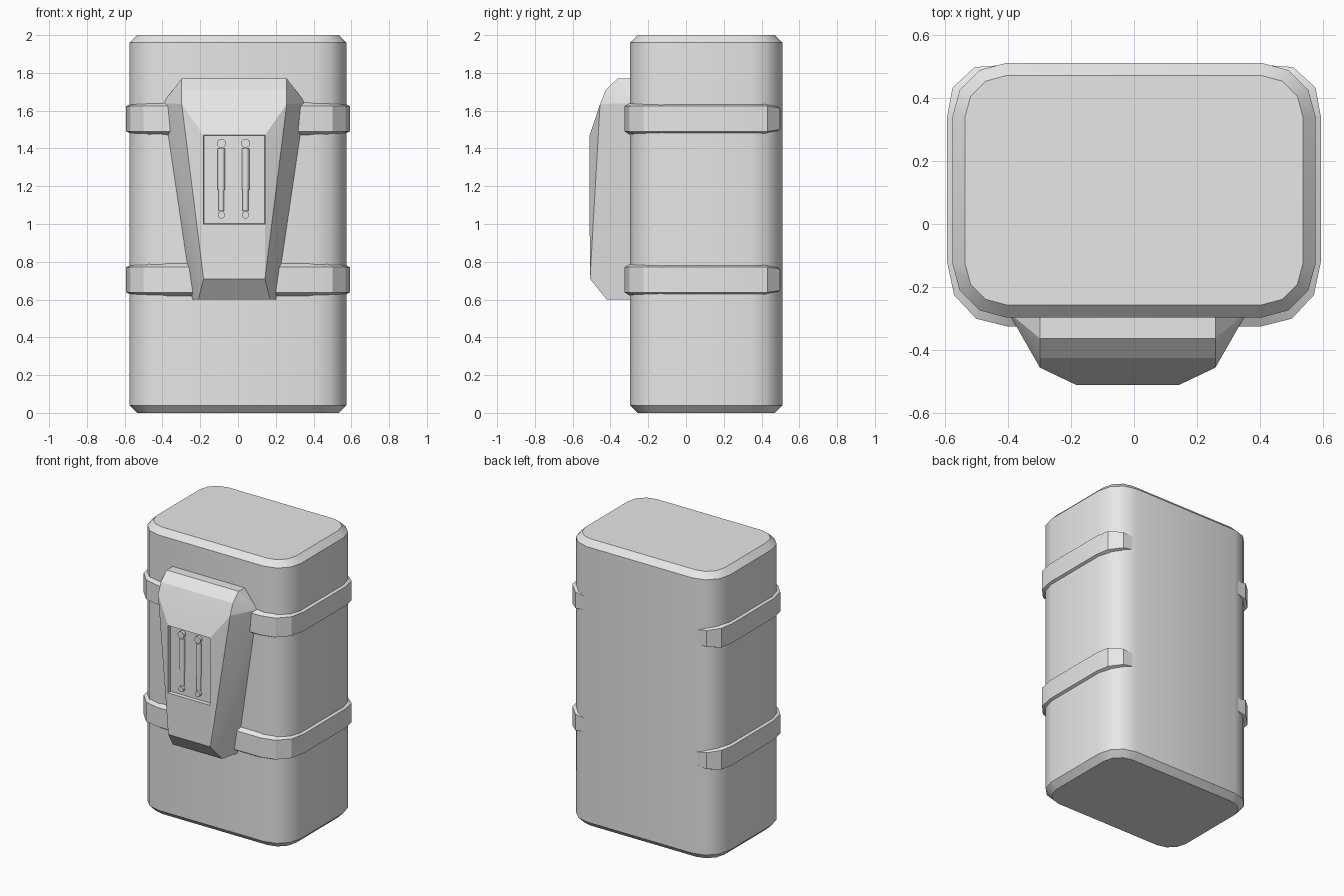
import bpy, bmesh, math
from mathutils import Vector

cube = bpy.data.objects.get("Cube")
if cube:
    bpy.data.objects.remove(cube, do_unlink=True)

GREY = (0.8, 0.8, 0.8, 1)
grey = bpy.data.materials.new("light grey")
grey.use_nodes = True
grey.diffuse_color = GREY
grey.node_tree.nodes["Principled BSDF"].inputs["Base Color"].default_value = GREY


def finish(bm, name, angle):
    bmesh.ops.recalc_face_normals(bm, faces=bm.faces)
    mesh = bpy.data.meshes.new(name)
    bm.to_mesh(mesh)
    bm.free()
    mesh.materials.append(grey)
    obj = bpy.data.objects.new(name, mesh)
    bpy.context.collection.objects.link(obj)
    bpy.ops.object.select_all(action='DESELECT')
    obj.select_set(True)
    bpy.context.view_layer.objects.active = obj
    bpy.ops.object.shade_smooth_by_angle(angle=math.radians(angle))
    return obj


def loft(rings):
    """Skin closed rings of equal length and cap both ends."""
    bm = bmesh.new()
    rows = [[bm.verts.new(p) for p in ring] for ring in rings]
    for a, b in zip(rows, rows[1:]):
        for i in range(len(a)):
            j = (i + 1) % len(a)
            bm.faces.new((a[i], a[j], b[j], b[i]))
    bm.faces.new(rows[0])
    bm.faces.new(rows[-1])
    return bm


# Main body: rounded box with chamfered rims
HX, HY, CY, R = 0.575, 0.403, 0.107, 0.17


def rounded_ring(inset, z):
    ring = []
    for k, (sx, sy) in enumerate([(1, 1), (-1, 1), (-1, -1), (1, -1)]):
        for step in range(4):
            a = math.radians(90 * k + 30 * step)
            ring.append((sx * (HX - R) + (R - inset) * math.cos(a),
                         CY + sy * (HY - R) + (R - inset) * math.sin(a), z))
    return ring


finish(loft([rounded_ring(0.04, 0), rounded_ring(0, 0.04),
             rounded_ring(0, 1.96), rounded_ring(0.04, 2)]), "body", 35)

# Straps: wrap the front and sides, sinking into the back corners
half_path = [(0.39, 0.505, 0.6), (0.505, 0.497, 0.85), (0.575, 0.432, 1),
             (0.592, 0.34, 1), (0.592, -0.12, 1), (0.57, -0.225, 1),
             (0.50, -0.30, 1), (0.40, -0.325, 1)]
path = half_path + [(-x, y, s) for x, y, s in reversed(half_path)]
for name, zc in (("lower_strap", 0.705), ("upper_strap", 1.557)):
    rings = []
    for x, y, s in path:
        ix, iy = x * 0.92, CY + (y - CY) * 0.92
        rings.append([(ix, iy, zc - 0.089 * s), (x, y, zc - 0.067 * s),
                      (x, y, zc + 0.067 * s), (ix, iy, zc + 0.089 * s)])
    finish(loft(rings), name, 25)

# Front housing: faceted wedge, mirrored about its own centre line
XC = -0.02
corners = [(0.278, -0.28, 1.77), (0.278, -0.362, 1.77), (0.278, -0.425, 1.71),
           (0.278, -0.455, 1.635), (0.378, -0.28, 1.64), (0.1625, -0.51, 1.47),
           (0.1625, -0.51, 1.0), (0.1625, -0.508, 0.71), (0.19, -0.42, 0.60),
           (0.225, -0.28, 0.60)]
bm = bmesh.new()
for x, y, z in corners:
    for side in (-1, 1):
        bm.verts.new((XC + side * x, y, z))
bmesh.ops.convex_hull(bm, input=bm.verts[:])
bmesh.ops.recalc_face_normals(bm, faces=bm.faces)
panel = [f for f in bm.faces
         if all(v.co.y < -0.509 and v.co.z > 0.99 for v in f.verts)]
# Sunken gauge panel
bmesh.ops.inset_region(bm, faces=panel, thickness=0.003, depth=0)
for v in {v for f in panel for v in f.verts}:
    v.co.y += 0.025
finish(bm, "front_housing", 15)


# Gauges: two bars with a knob at each end
def rod(name, start, end, radius, sides):
    bm = bmesh.new()
    axis = Vector(end) - Vector(start)
    bmesh.ops.create_cone(bm, cap_ends=True, segments=sides,
                          radius1=radius, radius2=radius, depth=axis.length)
    turn = Vector((0, 0, 1)).rotation_difference(axis).to_matrix()
    bmesh.ops.rotate(bm, matrix=turn, verts=bm.verts)
    bmesh.ops.translate(bm, vec=(Vector(start) + Vector(end)) / 2, verts=bm.verts)
    finish(bm, name, 50)


for side, x in (("right", -0.088), ("left", 0.04)):
    rod(side + "_gauge_upper", (x, -0.487, 1.18), (x, -0.487, 1.40), 0.02, 12)
    rod(side + "_gauge_lower", (x, -0.487, 1.07), (x, -0.487, 1.18), 0.015, 12)
    rod(side + "_top_knob", (x, -0.48, 1.427), (x, -0.505, 1.427), 0.024, 16)
    rod(side + "_bottom_knob", (x, -0.48, 1.048), (x, -0.505, 1.048), 0.019, 16)
